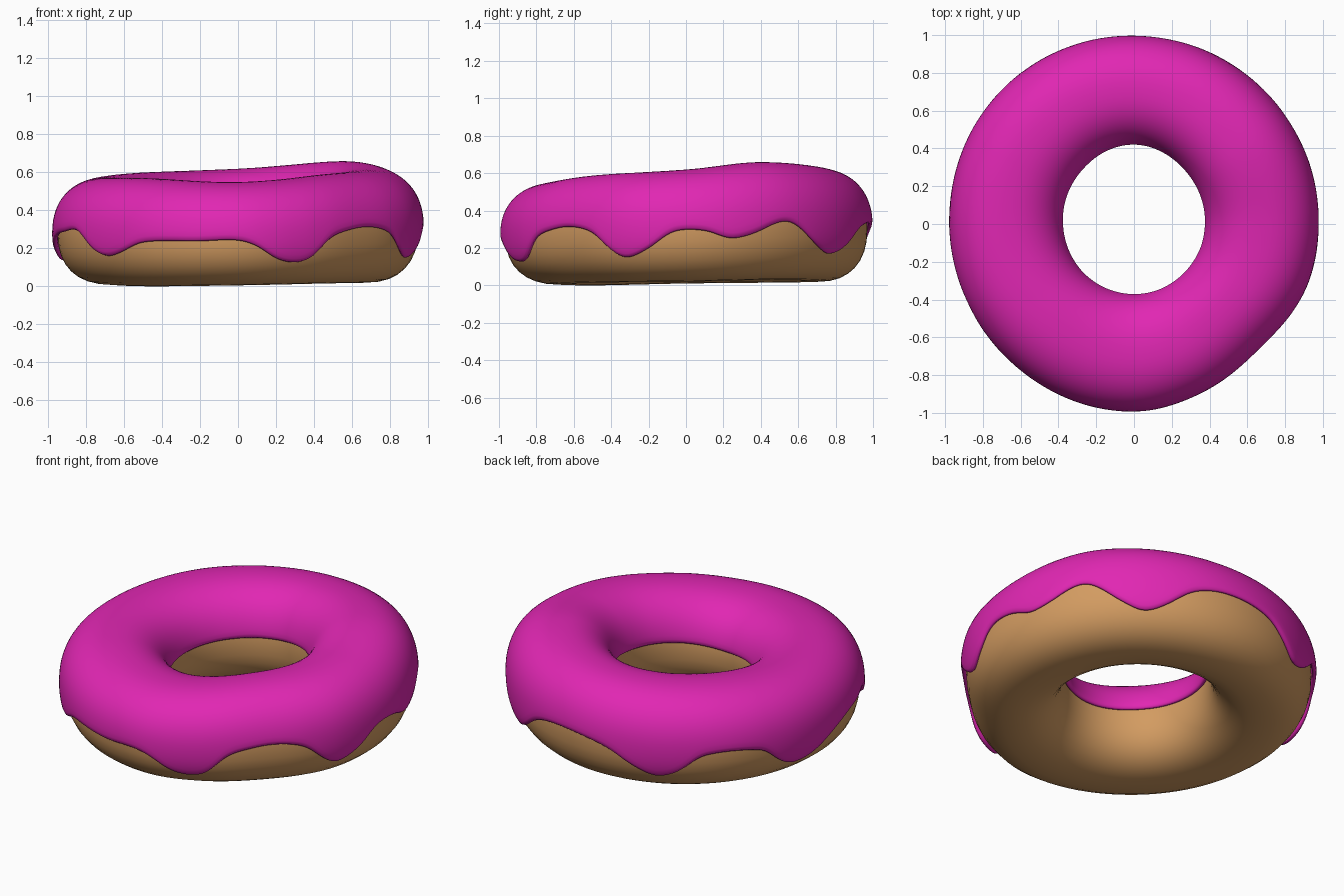
import bpy, bmesh
from math import sin, cos, asin, pi, radians, copysign

if "Cube" in bpy.data.objects:
    bpy.data.objects.remove(bpy.data.objects["Cube"])


def smooth_table(pts):
    """Periodic smooth interpolation of (degrees, value) pairs."""
    n = len(pts)

    def at(i):
        k, j = divmod(i, n)
        return pts[j][0] + 360 * k, pts[j][1]

    def slope(i):
        (a, u), (b, v) = at(i - 1), at(i + 1)
        return (v - u) / (b - a)

    def f(deg):
        deg %= 360
        i = max(j for j in range(-1, n) if at(j)[0] <= deg)
        (a, u), (b, v) = at(i), at(i + 1)
        d = b - a
        t = (deg - a) / d
        return ((2*t**3 - 3*t*t + 1) * u + (t**3 - 2*t*t + t) * d * slope(i)
                + (3*t*t - 2*t**3) * v + (t**3 - t*t) * d * slope(i + 1))
    return f


T = 0.03    # icing thickness
E = 0.86    # squareness of the dough cross-section

# Shape of the ring around the circle, measured over the icing
outer = smooth_table([(0, .98), (45, .99), (90, 1.0), (135, 1.0), (180, .98),
                      (225, .98), (270, .995), (292, .965), (315, .94), (340, .975)])
inner = smooth_table([(0, .37), (45, .385), (90, .415), (135, .39), (180, .37),
                      (225, .365), (270, .365), (315, .365)])
top = smooth_table([(0, .62), (36, .66), (90, .62), (135, .60), (180, .575),
                    (225, .57), (270, .55), (315, .59)])
bottom = smooth_table([(0, .02), (45, .03), (90, .02), (135, .015), (180, .01),
                       (225, 0), (270, .005), (315, .015)])
# Height of the dripping icing edge
drip = smooth_table([(6, .29), (14, .25), (21, .27), (34, .34), (46, .22), (53, .17),
                     (60, .20), (70, .30), (82, .33), (98, .29), (108, .20), (115, .15),
                     (122, .18), (131, .28), (150, .27), (157, .18), (162, .14),
                     (170, .15), (180, .22), (190, .27), (199, .285), (209, .29),
                     (218, .19), (224, .16), (230, .18), (239, .23), (258, .235),
                     (270, .24), (276, .21), (282, .15), (288, .13), (294, .15),
                     (301, .25), (308, .29), (318, .31), (328, .28), (335, .19),
                     (340, .15), (348, .20), (356, .285)])


def spow(v, e):
    return copysign(abs(v) ** e, v)


def point(deg, phi):
    """Point on the dough: deg around the ring, phi around the tube."""
    ro, ri = outer(deg) - T, inner(deg) + T
    zt, zb = top(deg) - T, bottom(deg)
    r = (ro + ri) / 2 + (ro - ri) / 2 * spow(cos(phi), E)
    z = (zt + zb) / 2 + (zt - zb) / 2 * spow(sin(phi), E)
    a = radians(deg)
    return r * cos(a), r * sin(a), z


def phi_at(deg, z):
    """Tube angle on the outer side at height z."""
    zt, zb = top(deg) - T, bottom(deg)
    return asin(spow((2 * z - zt - zb) / (zt - zb), 1 / E))


def ring_object(name, color, n, m, phi_of, closed):
    bm = bmesh.new()
    grid = []
    for i in range(n):
        deg = 360 * i / n
        grid.append([bm.verts.new(point(deg, phi_of(deg, j / m)))
                     for j in range(m if closed else m + 1)])
    for i in range(n):
        a, b = grid[i], grid[(i + 1) % n]
        for j in range(m):
            k = (j + 1) % len(a)
            bm.faces.new((a[j], b[j], b[k], a[k])).smooth = True
    me = bpy.data.meshes.new(name)
    bm.to_mesh(me)
    bm.free()
    mat = bpy.data.materials.new(name)
    mat.diffuse_color = color
    mat.use_nodes = True
    mat.node_tree.nodes["Principled BSDF"].inputs["Base Color"].default_value = mat.diffuse_color
    me.materials.append(mat)
    ob = bpy.data.objects.new(name, me)
    bpy.context.collection.objects.link(ob)
    return ob


# Dough ring
ring_object("dough", (.65, .33, .12, 1), 96, 32, lambda d, t: 2 * pi * t, True)


# Icing shell, from the drip edge over the top to the inside of the hole
def icing_phi(d, t):
    start, end = phi_at(d, drip(d)), pi - 0.1
    return start + (end - start) * t


icing = ring_object("icing", (.75, .02, .45, 1), 144, 20, icing_phi, False)
solid = icing.modifiers.new("thickness", 'SOLIDIFY')
solid.thickness = T
solid.offset = 1
sub = icing.modifiers.new("round_lip", 'SUBSURF')
sub.levels = sub.render_levels = 1
